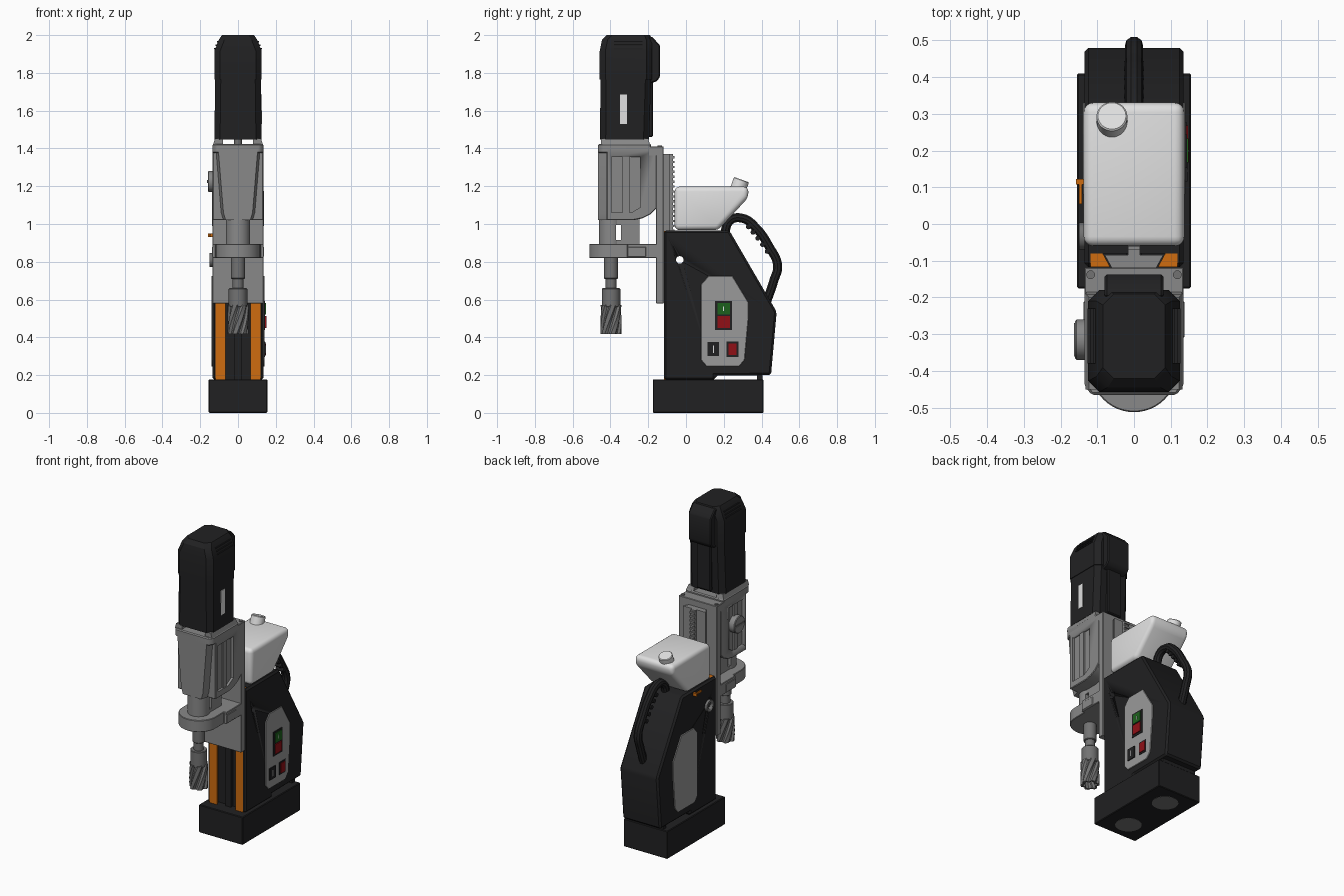
import bpy, bmesh, math
from mathutils import Vector, Matrix

if "Cube" in bpy.data.objects:
    bpy.data.objects.remove(bpy.data.objects["Cube"])


def material(name, *rgb):
    m = bpy.data.materials.new(name)
    m.use_nodes = True
    m.diffuse_color = (*rgb, 1)
    m.node_tree.nodes["Principled BSDF"].inputs["Base Color"].default_value = (*rgb, 1)
    return m


BLACK = material("black plastic", .015, .015, .016)
GRAY = material("cast gray", .25, .25, .25)
STEEL = material("tool steel", .17, .17, .17)
PANEL = material("panel gray", .32, .32, .32)
LIGHT = material("tank white", .75, .75, .75)
ORANGE = material("orange", .62, .15, .005)
GREEN = material("green", .012, .12, .012)
RED = material("red", .28, .005, .008)


def activate(ob):
    bpy.ops.object.select_all(action="DESELECT")
    ob.select_set(True)
    bpy.context.view_layer.objects.active = ob


def finish(name, bm, mat, bevel=0, segments=1, smooth=True):
    bmesh.ops.recalc_face_normals(bm, faces=bm.faces)
    mesh = bpy.data.meshes.new(name)
    bm.to_mesh(mesh)
    bm.free()
    mesh.materials.append(mat)
    ob = bpy.data.objects.new(name, mesh)
    bpy.context.collection.objects.link(ob)
    activate(ob)
    if bevel:
        mod = ob.modifiers.new("bevel", "BEVEL")
        mod.width, mod.segments = bevel, segments
        bpy.ops.object.modifier_apply(modifier="bevel")
    if smooth:
        bpy.ops.object.shade_smooth_by_angle(angle=math.radians(30))
    return ob


def box(name, x, y, z, mat, bevel=0):
    bm = bmesh.new()
    bmesh.ops.create_cube(bm, size=1)
    for v in bm.verts:
        v.co = [(a + b) / 2 + c * (b - a) for (a, b), c in zip((x, y, z), v.co)]
    return finish(name, bm, mat, bevel, smooth=False)


def prism(name, points, low, high, mat, axis="x", bevel=0, segments=1):
    bm = bmesh.new()
    place = (lambda p: (low, *p)) if axis == "x" else (lambda p: (*p, low))
    face = bm.faces.new([bm.verts.new(place(p)) for p in points])
    step = (high - low, 0, 0) if axis == "x" else (0, 0, high - low)
    new = bmesh.ops.extrude_face_region(bm, geom=[face])["geom"]
    bmesh.ops.translate(bm, vec=step, verts=[v for v in new if isinstance(v, bmesh.types.BMVert)])
    return finish(name, bm, mat, bevel, segments)


def rod(name, start, end, radius, mat, bevel=0, sides=32):
    a, b = Vector(start), Vector(end)
    bm = bmesh.new()
    turn = (b - a).to_track_quat("Z", "Y").to_matrix().to_4x4()
    bmesh.ops.create_cone(bm, cap_ends=True, segments=sides, radius1=radius, radius2=radius,
                          depth=(b - a).length, matrix=Matrix.Translation((a + b) / 2) @ turn)
    return finish(name, bm, mat, bevel)


def loft(name, rings, mat, bevel=0):
    bm = bmesh.new()
    loops = [[bm.verts.new(p) for p in ring] for ring in rings]
    for low, high in zip(loops, loops[1:]):
        for i in range(len(low)):
            j = (i + 1) % len(low)
            bm.faces.new((low[i], low[j], high[j], high[i]))
    bm.faces.new(loops[0])
    bm.faces.new(loops[-1])
    return finish(name, bm, mat, bevel)


def cut(ob, cutter):
    cutter.hide_render = True
    activate(ob)
    mod = ob.modifiers.new("cut", "BOOLEAN")
    mod.operation, mod.object, mod.solver = "DIFFERENCE", cutter, "EXACT"
    bpy.ops.object.modifier_apply(modifier="cut")
    bpy.data.objects.remove(cutter)


# Magnetic base with two pole discs
box("magnet_base", (-.155, .155), (-.175, .41), (0, .178), BLACK, .004)
for n, y in (("front", -.05), ("back", .28)):
    rod(n + "_magnet_pole", (0, y, -.001), (0, y, .02), .077, STEEL)

# Main body with a rail channel and a cross hole
body = prism("body", [(-.117, .175), (-.117, .965), (.23, .965), (.48, .535), (.45, .2), (.155, .197),
                      (.155, .175)], -.135, .135, BLACK, bevel=.012)
cut(body, box("channel_cutter", (-.118, .118), (-.3, -.08), (.17, 1.1), BLACK))
cut(body, rod("hole_cutter", (-1, -.033, .81), (1, -.033, .81), .02, BLACK))
box("body_foot", (-.12, .12), (.375, .405), (.17, .21), BLACK)
collar = rod("hole_collar", (-.15, -.033, .81), (-.13, -.033, .81), .037, STEEL)
cut(collar, rod("collar_cutter", (-1, -.033, .81), (1, -.033, .81), .02, BLACK))

# Dovetail rails in the channel
for s, side in ((1, "left"), (-1, "right")):
    prism(side + "_rail", [(s * .118, -.117), (s * .065, -.117), (s * .085, -.08), (s * .118, -.08)],
          .178, .962, ORANGE, "z")
box("channel_spine", (-.02, .02), (-.1, -.075), (.178, .6), BLACK)

# Side panels and switches
outline = [(.08, .68), (.12, .725), (.245, .725), (.33, .585), (.33, .5), (.31, .28), (.28, .245),
           (.11, .245), (.08, .28)]
prism("left_panel", outline, .133, .14, PANEL, bevel=.002)
prism("right_panel", outline, -.14, -.133, PANEL, bevel=.002)
for name, y, z, depth, mat in (
        ("power_frame", (.153, .243), (.438, .593), .144, BLACK),
        ("start_button", (.167, .232), (.521, .582), .148, GREEN),
        ("stop_button", (.167, .232), (.45, .512), .15, RED),
        ("selector_switch", (.115, .175), (.3, .375), .146, BLACK),
        ("rocker_frame", (.215, .277), (.296, .377), .143, BLACK),
        ("rocker_switch", (.224, .268), (.306, .367), .147, RED)):
    box(name, (.136, depth), y, z, mat)
box("start_mark", (.147, .149), (.197, .202), (.54, .562), LIGHT)
box("selector_mark", (.145, .147), (.142, .148), (.318, .357), LIGHT)

# Locking lever
box("lever_pivot", (-.158, -.13), (.108, .122), (.93, .95), ORANGE)
box("lever_arm", (-.15, -.142), (.055, .11), (.934, .946), ORANGE)

# Carrying handle with finger ridges
curve = bpy.data.curves.new("handle", "CURVE")
curve.dimensions, curve.bevel_depth, curve.use_fill_caps = "3D", .025, True
curve.bevel_resolution = 3
path = [(.2, .93), (.235, 1.02), (.3, 1.03), (.37, .98), (.44, .88), (.485, .78), (.465, .7), (.42, .57)]
spline = curve.splines.new("BEZIER")
spline.bezier_points.add(len(path) - 1)
for point, (y, z) in zip(spline.bezier_points, path):
    point.co = (0, y, z)
    point.handle_left_type = point.handle_right_type = "AUTO"
handle = bpy.data.objects.new("handle", curve)
bpy.context.collection.objects.link(handle)
curve.materials.append(BLACK)
activate(handle)
bpy.ops.object.convert(target="MESH")
bpy.ops.object.shade_smooth_by_angle()
for i in range(5):
    t = i / 4
    y, z = .33 + .1 * t, .985 - .13 * t + .02 * t * (1 - t)
    rod("finger_ridge", (-.027, y, z), (.027, y, z), .013, BLACK, sides=12)

# Coolant tank and tilted cap
prism("coolant_tank", [(-.06, .968), (-.06, 1.198), (.33, 1.198), (.33, 1.14), (.17, .968)],
      -.137, .137, LIGHT, bevel=.026, segments=4)
rod("tank_cap", (-.06, .26, 1.14), (-.06, .294, 1.235), .042, LIGHT, .004)

# Slide carriage, dovetail and rack
box("slide_plate", (-.135, .135), (-.16, -.118), (.58, 1.37), GRAY, .003)
box("slide_head", (-.135, .135), (-.2, -.118), (1.36, 1.41), GRAY, .003)
prism("slide_dovetail", [(-.06, -.12), (.06, -.12), (.08, -.084), (-.08, -.084)], .58, 1.37, GRAY, "z")
box("rack", (-.016, .016), (-.09, -.07), (.58, 1.37), GRAY)
for i in range(30):
    z = .6 + i * .026
    box("rack_tooth", (-.016, .016), (-.072, -.06), (z - .006, z + .006), GRAY)
for x in (-.118, .118):
    rod("slide_bolt", (x, -.138, 1.4), (x, -.138, 1.415), .012, STEEL, sides=12)

# Spindle bracket
arc = [(.118 * math.cos(a), -.394 + .118 * math.sin(a))
       for a in (math.pi * (1 + i / 24) for i in range(25))]
prism("spindle_bracket", arc + [(.118, -.31), (.135, -.31), (.135, -.15), (-.135, -.15),
                                (-.135, -.31), (-.118, -.31)], .82, .895, GRAY, "z", .003)
box("bracket_clamp", (-.138, .138), (-.31, -.21), (.825, .88), GRAY, .004)
web = box("spindle_web", (-.055, .055), (-.39, -.245), (.89, 1.03), GRAY)
sleeve = rod("spindle_sleeve", (0, -.397, .89), (0, -.397, 1.03), .064, GRAY)
for part in (web, sleeve):
    cut(part, box("slot_cutter", (-1, 1), (-.37, -.345), (.915, .995), GRAY))

# Arbor and fluted annular cutter
for name, low, high, radius in (("arbor", .71, .83, .037), ("arbor_neck", .65, .72, .029),
                                ("cutter_shank", .56, .66, .049)):
    rod(name, (0, -.397, low), (0, -.397, high), radius, STEEL, .003)


def flute_ring(z, scale=1):
    ring = []
    for i in range(30):
        angle = math.tau * i / 30 + (z - .42) * 7
        r = scale * (.055 if i % 5 < 3 else .044)
        ring.append((r * math.cos(angle), -.397 + r * math.sin(angle), z))
    return ring


loft("annular_cutter", [flute_ring(.47, .6), flute_ring(.418, .75)]
     + [flute_ring(.418 + .017 * i) for i in range(10)], STEEL)

# Gearbox with recessed sides
gearbox = prism("gearbox", [(-.42, 1.02), (-.42, 1.4), (-.155, 1.4), (-.155, 1.085), (-.19, 1.05),
                            (-.23, 1.03), (-.28, 1.02)], -.135, .135, GRAY, bevel=.004)
for s in (-1, 1):
    cut(gearbox, prism("recess_cutter", [(-.395, 1.06), (-.395, 1.355), (-.24, 1.355), (-.24, 1.09),
                                         (-.29, 1.06)], s * .12, s * .2, GRAY))
loft("gearbox_front", [[(-w, -.41, z), (w, -.41, z), (w - .015, -.465, z), (.015 - w, -.465, z)]
                       for z, w in ((1.02, .08), (1.06, .092), (1.4, .12))], GRAY)
prism("gearbox_flange", [(-.135, -.44), (-.115, -.465), (.115, -.465), (.135, -.44), (.135, -.185),
                         (-.135, -.185)], 1.375, 1.424, GRAY, "z", .006)
for s in (-1, 1):
    loft("flange_lip", [[(s * .08, y0, z), (s * w, y0, z), (s * w, y1, z), (s * .08, y1, z)]
                        for z, w, y0, y1 in ((1.42, .132, -.45, -.19), (1.452, .122, -.45, -.2))], GRAY)
    box("side_rib", sorted((s * .115, s * .13)), (-.335, -.3), (1.06, 1.36), GRAY)
rod("motor_shaft", (0, -.33, 1.41), (0, -.33, 1.47), .02, STEEL)
rod("gear_knob", (-.16, -.315, 1.225), (-.11, -.315, 1.225), .055, GRAY, .004)
box("knob_grip", (-.163, -.155), (-.36, -.27), (1.218, 1.232), STEEL)


# Motor housing with chamfered corners, rear hump and vents
def motor_ring(z, w, front, back, c=.03):
    return [(-w, front + c, z), (c - w, front, z), (w - c, front, z), (w, front + c, z),
            (w, back - c, z), (w - c, back, z), (c - w, back, z), (-w, back - c, z)]


loft("motor_lower", [motor_ring(1.448, .125, -.455, -.195), motor_ring(1.77, .121, -.453, -.185)], BLACK)
loft("motor_head", [motor_ring(1.765, .125, -.457, -.18), motor_ring(1.915, .125, -.457, -.18),
                    motor_ring(1.975, .102, -.445, -.18), motor_ring(2, .085, -.42, -.19)], BLACK)
prism("motor_hump", [(-.2, 1.74), (-.155, 1.755), (-.137, 1.78), (-.137, 1.945), (-.18, 1.992), (-.2, 1.992)],
      -.08, .08, BLACK, bevel=.006)
box("motor_spine", (-.05, .05), (-.2, -.175), (1.46, 1.76), BLACK, .006)
for s in (-1, 1):
    for i in range(3):
        z = 1.925 + i * .018
        x = .118 - i * .007
        box("motor_vent", sorted((s * (x - .02), s * (x + .008))), (-.38, -.23), (z, z + .007), BLACK)
box("motor_label", (.11, .126), (-.35, -.313), (1.53, 1.685), LIGHT)
